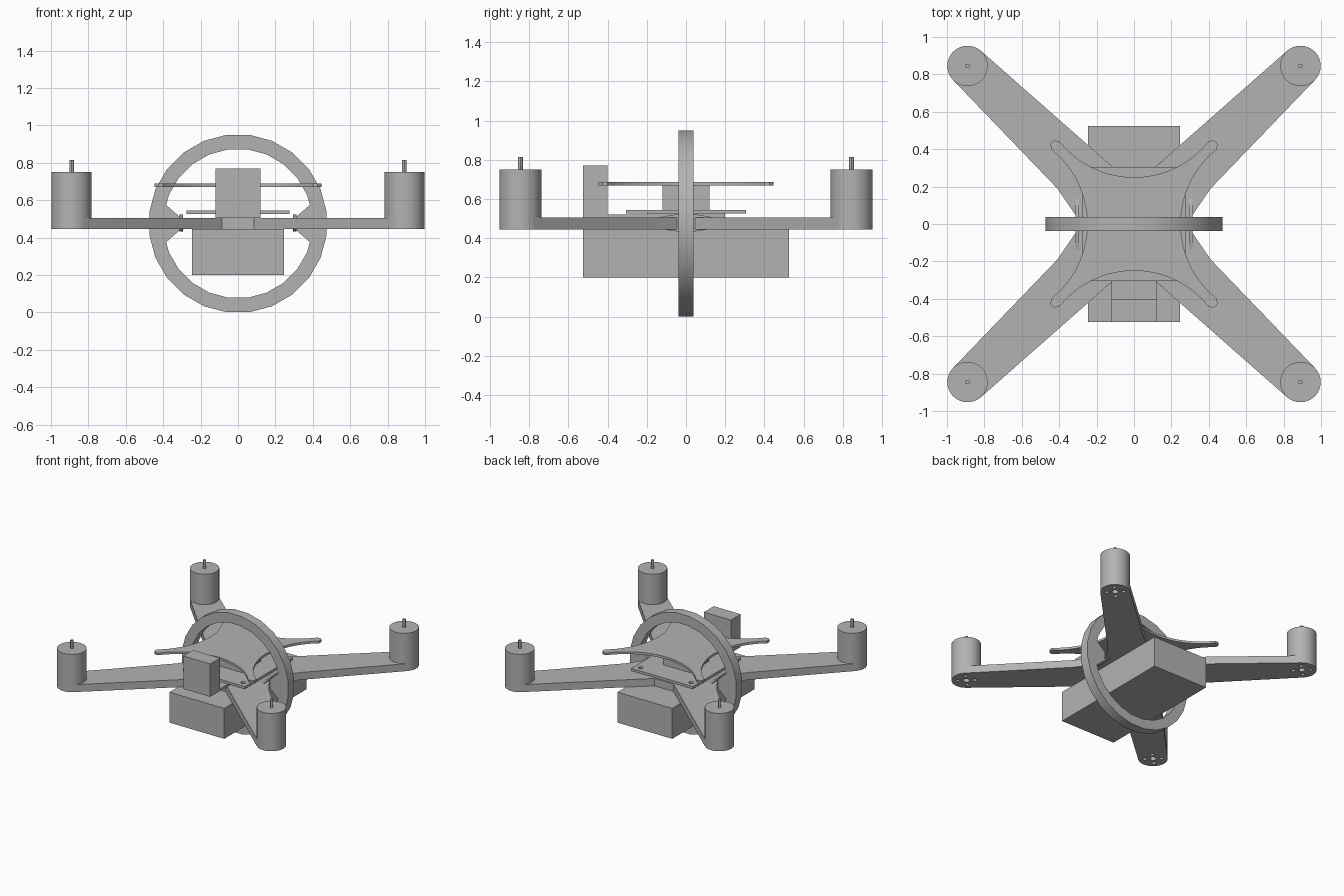
import bpy, bmesh
from math import sin, cos, pi, radians, sqrt
from mathutils import Matrix, Vector

cube = bpy.data.objects.get("Cube")
if cube:
    bpy.data.objects.remove(cube, do_unlink=True)

grey = bpy.data.materials.new("plain_grey")
grey.use_nodes = True
grey.diffuse_color = (0.45, 0.45, 0.45, 1)
grey.node_tree.nodes["Principled BSDF"].inputs["Base Color"].default_value = (0.45, 0.45, 0.45, 1)


def finish(name, bm, smooth=False):
    bmesh.ops.recalc_face_normals(bm, faces=bm.faces)
    mesh = bpy.data.meshes.new(name)
    bm.to_mesh(mesh)
    bm.free()
    mesh.materials.append(grey)
    ob = bpy.data.objects.new(name, mesh)
    bpy.context.collection.objects.link(ob)
    bpy.ops.object.select_all(action='DESELECT')
    ob.select_set(True)
    bpy.context.view_layer.objects.active = ob
    if smooth:
        bpy.ops.object.shade_smooth_by_angle(angle=radians(30))
    return ob


def prism(name, outline, low, high, axis="z", smooth=False):
    """Extrude a 2D outline along the given axis."""
    place = {"x": lambda a, b: (low, a, b),
             "y": lambda a, b: (a, low, b),
             "z": lambda a, b: (a, b, low)}[axis]
    bm = bmesh.new()
    face = bm.faces.new([bm.verts.new(place(a, b)) for a, b in outline])
    out = bmesh.ops.extrude_face_region(bm, geom=[face])
    shift = Vector([high - low if axis == c else 0 for c in "xyz"])
    bmesh.ops.translate(bm, vec=shift, verts=[v for v in out["geom"] if isinstance(v, bmesh.types.BMVert)])
    return finish(name, bm, smooth)


def box(name, x, y0, y1, z0, z1):
    return prism(name, [(-x, y0), (x, y0), (x, y1), (-x, y1)], z0, z1)


def add_cylinder(bm, x, y, z0, z1, r, sides):
    bmesh.ops.create_cone(bm, cap_ends=True, segments=sides, radius1=r, radius2=r, depth=z1 - z0,
                          matrix=Matrix.Translation((x, y, (z0 + z1) / 2)))


def four_way(quarter):
    """Mirror a quarter outline, running from the x axis to the y axis, into a full loop."""
    loop = list(quarter)
    loop += [(-x, y) for x, y in reversed(quarter)]
    loop += [(-x, -y) for x, y in quarter]
    loop += [(x, -y) for x, y in reversed(quarter)]
    clean = []
    for p in loop:
        if not clean or (Vector(p) - Vector(clean[-1])).length > 1e-4:
            clean.append(p)
    if (Vector(clean[0]) - Vector(clean[-1])).length < 1e-4:
        clean.pop()
    return clean


def drill(ob, holes, z0, z1):
    """Cut round holes, each given as x, y, radius."""
    bm = bmesh.new()
    for x, y, r in holes:
        add_cylinder(bm, x, y, z0, z1, r, 16)
    cutter = finish("hole_cutter", bm)
    cutter.hide_render = True
    mod = ob.modifiers.new("holes", 'BOOLEAN')
    mod.operation, mod.solver, mod.object = 'DIFFERENCE', 'EXACT', cutter
    bpy.context.view_layer.objects.active = ob
    bpy.ops.object.modifier_apply(modifier=mod.name)
    bpy.data.objects.remove(cutter, do_unlink=True)


MX, MY, MR = 0.89, 0.845, 0.108
corners = [(sx, sy) for sx in (1, -1) for sy in (1, -1)]

# Main frame with four arms and motor mounting holes
tip = [(MX + MR * cos(radians(a)), MY + MR * sin(radians(a)))
       for a in [-43.5 + 175 * i / 16 for i in range(17)]]
frame = prism("arm_frame", four_way([(0.28, 0), (0.41, 0.19)] + tip + [(0.085, 0.28)]), 0.445, 0.505, smooth=True)
holes = []
for sx, sy in corners:
    holes.append((sx * MX, sy * MY, 0.024))
    holes += [(sx * MX + 0.062 * cos(k * pi / 2 + pi / 4), sy * MY + 0.062 * sin(k * pi / 2 + pi / 4), 0.014)
              for k in range(4)]
drill(frame, holes, 0.4, 0.6)

# Motors and shafts
for sx, sy in corners:
    label = ("back_" if sy > 0 else "front_") + ("left" if sx > 0 else "right")
    for part, z0, z1, r, sides in (("motor", 0.505, 0.75, MR, 32), ("shaft", 0.75, 0.815, 0.012, 12)):
        bm = bmesh.new()
        add_cylinder(bm, sx * MX, sy * MY, z0, z1, r, sides)
        finish(label + "_" + part, bm, True)

# Battery, electronics block and middle plate
box("battery", 0.245, -0.525, 0.525, 0.2, 0.445)
box("electronics_block", 0.12, -0.12, 0.12, 0.545, 0.67)
plate = box("middle_plate", 0.275, -0.305, 0.305, 0.525, 0.545)
drill(plate, [(sx * 0.225, sy * 0.255, 0.018) for sx, sy in corners], 0.5, 0.6)
box("plate_spacer", 0.12, -0.2, 0.2, 0.505, 0.525)

# Camera with its mounting foot
box("camera", 0.12, -0.525, -0.4, 0.505, 0.77)
box("camera_foot", 0.12, -0.4, -0.2, 0.505, 0.522)

# Top plate with concave sides and four pointed corners
R = 0.51
side = [(0.25 + R - sqrt(R * R - y * y), y) for y in [0.4 * i / 14 for i in range(15)]]
horn = side + [(0.446, 0.425), (0.438, 0.438), (0.425, 0.446)] + [(y, x) for x, y in reversed(side)]
prism("top_plate", four_way(horn), 0.67, 0.688, smooth=True)

# Upright guard ring
bm = bmesh.new()
N, W = 24, 0.038
rows = []
for i in range(N):
    a = 2 * pi * (i + 0.5) / N
    rows.append([bm.verts.new((r * sin(a), y, 0.475 + r * cos(a)))
                 for r, y in ((0.478, -W), (0.478, W), (0.4, W), (0.4, -W))])
for i in range(N):
    p, q = rows[i], rows[(i + 1) % N]
    for j in range(4):
        k = (j + 1) % 4
        bm.faces.new((p[j], p[k], q[k], q[j]))
finish("guard_ring", bm, True)

# Ring brackets: a gusset and a thin curved rib on each side
for s, label in ((1, "left"), (-1, "right")):
    prism(label + "_gusset", [(s * x, z) for x, z in
          ((0.27, 0.45), (0.31, 0.44), (0.385, 0.375), (0.41, 0.4), (0.41, 0.55), (0.385, 0.575),
           (0.31, 0.51), (0.27, 0.5))], -W, W, "y")
    arc = [(-0.23 + 0.46 * i / 12, 0.046 * sin(pi * i / 12)) for i in range(13)]
    rib = [(y, 0.478 + h) for y, h in arc] + [(y, 0.478 - h) for y, h in arc[-2:0:-1]]
    prism(label + "_rib", rib, s * 0.295, s * 0.312, "x", True)
